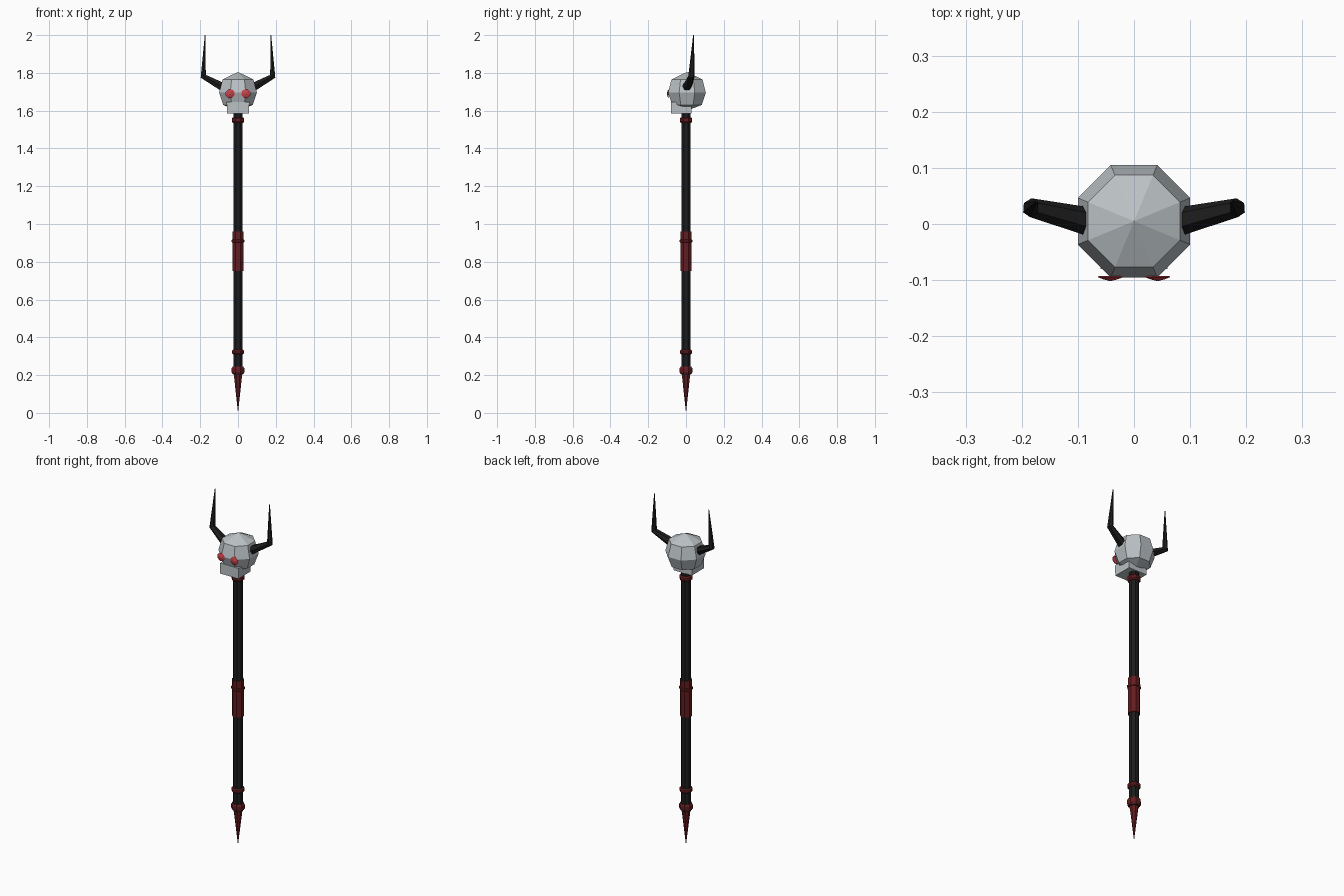
import bpy, bmesh, math
from mathutils import Vector

if "Cube" in bpy.data.objects:
    bpy.data.objects.remove(bpy.data.objects["Cube"])


def mat(name, rgb):
    m = bpy.data.materials.new(name)
    m.diffuse_color = (*rgb, 1)
    m.use_nodes = True
    m.node_tree.nodes["Principled BSDF"].inputs["Base Color"].default_value = m.diffuse_color
    return m


BONE = mat("bone grey", (0.50, 0.54, 0.56))
BLACK = mat("black", (0.012, 0.012, 0.013))
RED = mat("dark red", (0.13, 0.012, 0.014))
EYE = mat("bright red", (0.55, 0.055, 0.07))


def skin(name, rings, material):
    """Bridge rings of points; a one-point ring is a tip, open ends are capped."""
    bm = bmesh.new()
    vr = [[bm.verts.new(p) for p in r] for r in rings]
    for a, b in zip(vr, vr[1:]):
        n = max(len(a), len(b))
        for i in range(n):
            j = (i + 1) % n
            quad = [a[i % len(a)], a[j % len(a)], b[j % len(b)], b[i % len(b)]]
            bm.faces.new(list(dict.fromkeys(quad)))
    for r in (vr[0], vr[-1]):
        if len(r) > 2:
            bm.faces.new(r)
    bmesh.ops.recalc_face_normals(bm, faces=bm.faces)
    me = bpy.data.meshes.new(name)
    bm.to_mesh(me)
    bm.free()
    me.materials.append(material)
    ob = bpy.data.objects.new(name, me)
    bpy.context.collection.objects.link(ob)
    return ob


def ring(c, r, u, v, n=8):
    if r == 0:
        return [Vector(c)]
    return [Vector(c) + r * (math.cos(t) * u + math.sin(t) * v)
            for t in ((k + 0.5) * math.tau / n for k in range(n))]


X, Y, Z = Vector((1, 0, 0)), Vector((0, 1, 0)), Vector((0, 0, 1))
FLAT = 1 / math.cos(math.pi / 8)   # flat-to-corner factor of an octagon


def lathe(name, profile, material, y=0):
    return skin(name, [ring((0, y, z), r * FLAT, X, Y) for r, z in profile], material)


def band(name, z0, z1, r):
    b = (z1 - z0) * 0.25
    return lathe(name, [(r - 0.006, z0), (r, z0 + b), (r, z1 - b), (r - 0.006, z1)], RED)


# staff
lathe("shaft", [(0.025, 0.2), (0.025, 1.63)], BLACK)
lathe("spike", [(0, 0), (0.023, 0.21)], RED)
lathe("grip", [(0.030, 0.75), (0.030, 0.96)], RED)
for name, z0, z1, r in (("spike_collar", 0.205, 0.245, 0.034),
                        ("lower_ring", 0.31, 0.335, 0.033),
                        ("grip_ring", 0.90, 0.92, 0.034),
                        ("top_collar", 1.535, 1.565, 0.033)):
    band(name, z0, z1, r)

# skull
lathe("skull", [(0, 1.60), (0.078, 1.63), (0.10, 1.695), (0.082, 1.765), (0, 1.805)],
      BONE, y=0.005)


def jaw_ring(w, y0, y1, z):
    return [Vector(p) for p in ((-w, y0, z), (w, y0, z), (w, y1, z), (-w, y1, z))]


skin("jaw", [jaw_ring(0.058, -0.08, 0.03, 1.585), jaw_ring(0.06, -0.08, 0.03, 1.645)], BONE)

# eyes and horns, mirrored
for side, s in (("left", -1), ("right", 1)):
    skin(side + "_eye", [ring((s * 0.042, y, 1.69), r, X, Z)
                         for y, r in ((-0.0925, 0.022), (-0.0945, 0.025),
                                      (-0.0985, 0.014), (-0.102, 0))], EYE)
    base, elbow, tip = (Vector((s * x, y, z)) for x, y, z in
                        ((0.075, 0.003, 1.722), (0.184, 0.029, 1.782), (0.174, 0.04, 2.0)))
    d0, d1 = (elbow - base).normalized(), (tip - elbow).normalized()
    rings = []
    for c, d, r in ((base, d0, 0.026), (elbow, (d0 + d1).normalized(), 0.017), (tip, d1, 0.002)):
        u = d.cross(Y).normalized()
        rings.append(ring(c, r, u, d.cross(u), 6))
    skin(side + "_horn", rings, BLACK)
